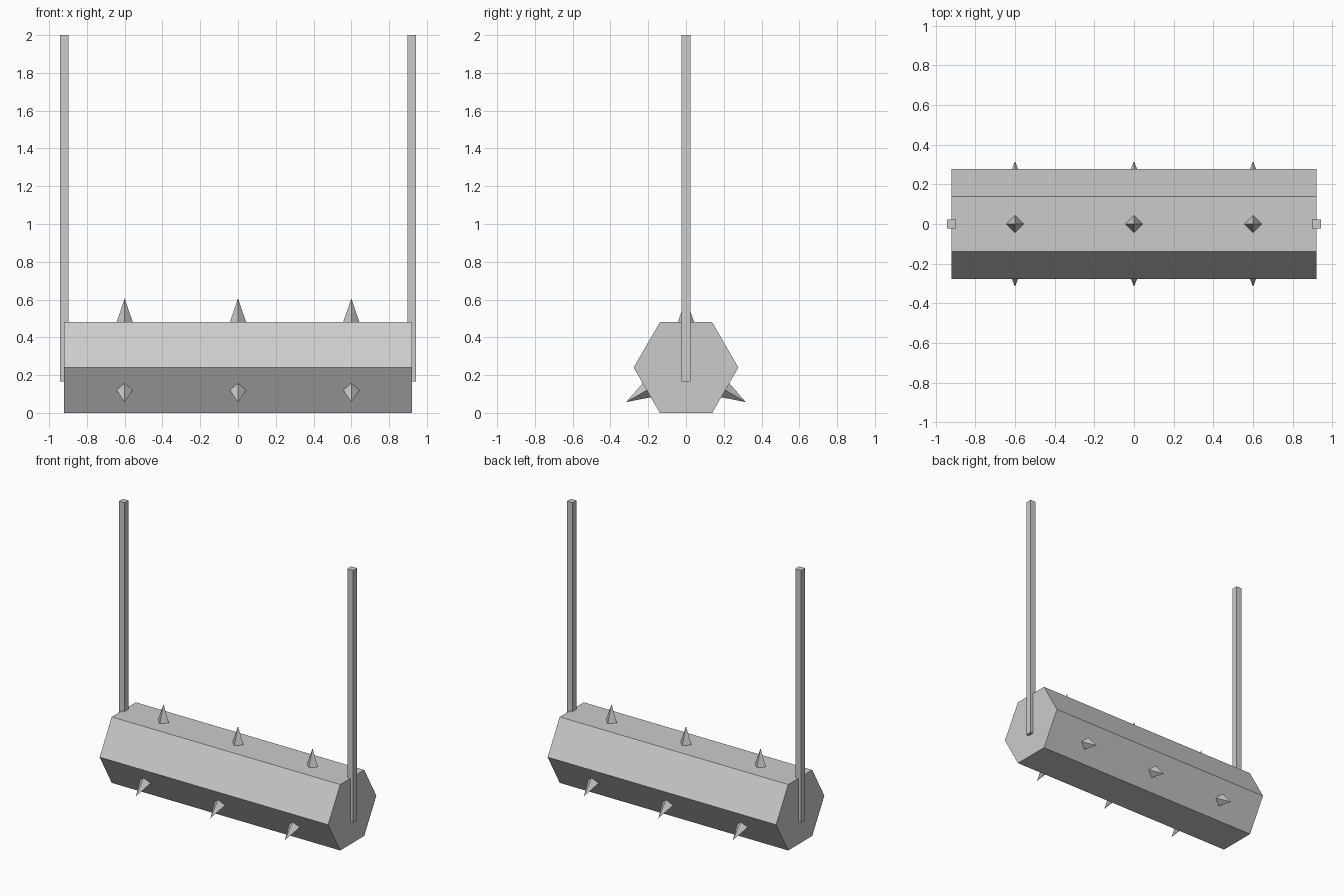
import bpy
from math import radians, sin, cos, pi

if "Cube" in bpy.data.objects:
    bpy.data.objects.remove(bpy.data.objects["Cube"])

CENTRE_Z = 0.24
APOTHEM = 0.24
HALF_LENGTH = 0.92

# Hexagonal log lying along x, flat side down
bpy.ops.mesh.primitive_cylinder_add(
    vertices=6, radius=APOTHEM / cos(pi / 6), depth=2 * HALF_LENGTH,
    location=(0, 0, CENTRE_Z), rotation=(0, radians(90), 0))
bpy.context.object.name = "log"

# Square hanging posts at both ends
for side, x in (("left", -HALF_LENGTH), ("right", HALF_LENGTH)):
    bottom, top = 0.165, 2.0
    bpy.ops.mesh.primitive_cube_add(size=1, location=(x, 0, (bottom + top) / 2))
    post = bpy.context.object
    post.name = f"{side}_post"
    post.scale = (0.045, 0.045, top - bottom)


# Four-sided spike standing on one face of the log
def add_spike(x, angle):
    height = 0.126
    r = APOTHEM + height / 2
    bpy.ops.mesh.primitive_cone_add(
        vertices=4, radius1=0.043, radius2=0, depth=height,
        location=(x, -r * sin(angle), CENTRE_Z + r * cos(angle)),
        rotation=(angle, 0, 0))
    bpy.context.object.name = "spike"


# Three rows of spikes, 120 degrees apart
for x in (-0.6, 0, 0.6):
    for deg in (0, 120, 240):
        add_spike(x, radians(deg))
